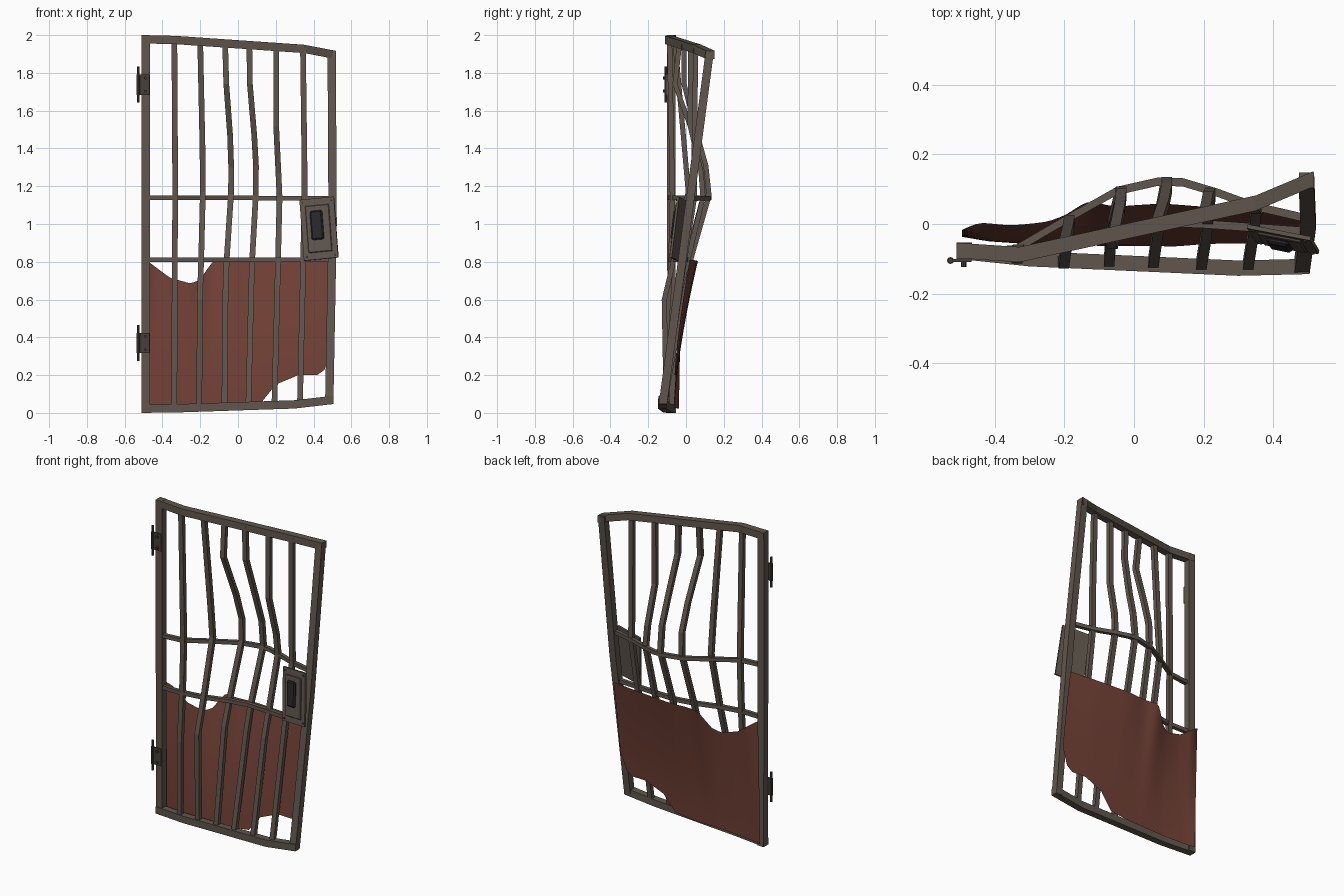
import bpy, bmesh, math
from mathutils import Matrix, Vector, Euler


def material(name, rgb):
    m = bpy.data.materials.new(name)
    m.diffuse_color = (*rgb, 1)
    return m


STEEL = material("weathered steel", (0.115, 0.092, 0.074))
DARK = material("dark iron", (0.058, 0.05, 0.043))
BLACK = material("black lock", (0.024, 0.02, 0.023))
RUST = material("rusty sheet", (0.165, 0.052, 0.036))


def finish(bm, name, mat):
    bmesh.ops.recalc_face_normals(bm, faces=bm.faces[:])
    me = bpy.data.meshes.new(name)
    bm.to_mesh(me)
    bm.free()
    me.materials.append(mat)
    ob = bpy.data.objects.new(name, me)
    bpy.context.collection.objects.link(ob)
    return ob


def sweep(name, path, a, b, upright, mat=STEEL):
    """Rectangular bar along a path, cut level (upright) or plumb (sideways)."""
    bm = bmesh.new()
    rings = []
    for p in path:
        ring = []
        for u, v in ((-1, -1), (1, -1), (1, 1), (-1, 1)):
            off = (u * a / 2, v * b / 2, 0) if upright else (0, u * a / 2, v * b / 2)
            ring.append(bm.verts.new(Vector(p) + Vector(off)))
        rings.append(ring)
    for r, s in zip(rings, rings[1:]):
        for i in range(4):
            j = (i + 1) % 4
            bm.faces.new((r[i], r[j], s[j], s[i]))
    bm.faces.new(rings[0])
    bm.faces.new(rings[-1])
    return finish(bm, name, mat)


def box(name, loc, size, mat, basis=Matrix(), bevel=0.0):
    bm = bmesh.new()
    bmesh.ops.create_cube(bm, size=1)
    bmesh.ops.scale(bm, vec=size, verts=bm.verts)
    if bevel:
        bmesh.ops.bevel(bm, geom=bm.edges[:], offset=bevel, segments=1, affect='EDGES')
    bmesh.ops.transform(bm, matrix=basis @ Matrix.Translation(loc), verts=bm.verts)
    return finish(bm, name, mat)


def rod(name, loc, r, length, axis, mat, basis=Matrix(), sides=10):
    bm = bmesh.new()
    bmesh.ops.create_cone(bm, cap_ends=True, segments=sides, radius1=r, radius2=r, depth=length)
    rot = Matrix.Rotation(math.pi / 2, 4, 'X') if axis == 'Y' else Matrix()
    bmesh.ops.transform(bm, matrix=basis @ Matrix.Translation(loc) @ rot, verts=bm.verts)
    return finish(bm, name, mat)


def interp(pts, x):
    if x <= pts[0][0]:
        return pts[0][1]
    for (x0, y0), (x1, y1) in zip(pts, pts[1:]):
        if x <= x1:
            return y0 + (y1 - y0) * (x - x0) / (x1 - x0)
    return pts[-1][1]


# warped outer frame
F = 0.044
sweep("left_stile", [(-0.488, -0.075, 0.0), (-0.488, -0.078, 1.0), (-0.488, -0.078, 2.0)], F, F, True)
sweep("right_stile", [(0.483, -0.122, 0.048), (0.501, 0.005, 1.0), (0.496, 0.126, 1.915)], F, F, True)
sweep("top_rail", [(-0.51, -0.076, 1.978), (-0.33, -0.088, 1.974), (0.35, 0.06, 1.927),
                   (0.517, 0.13, 1.895)], F, F, False)
sweep("bottom_rail", [(-0.51, -0.078, 0.022), (-0.3, -0.1, 0.025), (0.3, -0.127, 0.045),
                      (0.505, -0.122, 0.069)], F, F, False)

# bent cross bars
sweep("upper_cross_bar", [(-0.47, -0.085, 1.14), (-0.34, -0.072, 1.14), (-0.2, 0.01, 1.14),
                          (-0.05, 0.095, 1.138), (0.07, 0.122, 1.138), (0.14, 0.12, 1.137),
                          (0.24, 0.09, 1.136), (0.35, 0.05, 1.135), (0.48, 0.02, 1.135)],
      0.024, 0.024, False)
sweep("lower_cross_bar", [(-0.47, -0.08, 0.81), (-0.34, -0.083, 0.81), (-0.2, -0.06, 0.81),
                          (-0.05, -0.015, 0.81), (0.07, 0.005, 0.81), (0.2, 0.0, 0.81),
                          (0.48, -0.02, 0.81)], 0.024, 0.024, False)

# six vertical bars, pushed backwards around the middle
bars = [
    [(-0.337, -0.1, 0.04), (-0.336, -0.1, 0.5), (-0.335, -0.08, 0.81), (-0.332, -0.072, 1.14),
     (-0.337, -0.087, 1.97)],
    [(-0.205, -0.105, 0.04), (-0.202, -0.115, 0.6), (-0.195, -0.065, 0.81), (-0.186, 0.012, 1.17),
     (-0.188, -0.008, 1.4), (-0.2, -0.058, 1.96)],
    [(-0.072, -0.11, 0.04), (-0.066, -0.04, 0.65), (-0.06, 0.002, 0.81), (-0.037, 0.095, 1.16),
     (-0.036, 0.09, 1.3), (-0.042, 0.04, 1.47), (-0.062, -0.058, 1.74), (-0.068, -0.035, 1.95)],
    [(0.055, -0.115, 0.04), (0.07, -0.01, 0.65), (0.075, 0.025, 0.81), (0.094, 0.122, 1.15),
     (0.095, 0.105, 1.31), (0.086, 0.06, 1.47), (0.063, -0.01, 1.74), (0.06, -0.01, 1.95)],
    [(0.193, -0.12, 0.05), (0.208, -0.03, 0.65), (0.212, 0.01, 0.81), (0.22, 0.09, 1.14),
     (0.214, 0.08, 1.27), (0.202, 0.022, 1.52), (0.203, 0.024, 1.94)],
    [(0.328, -0.12, 0.05), (0.343, -0.025, 0.7), (0.352, 0.045, 1.14), (0.352, 0.042, 1.3),
     (0.344, 0.052, 1.93)],
]
for i, path in enumerate(bars):
    sweep(f"vertical_bar_{i + 1}", path, 0.03, 0.027, True)

# torn, buckled sheet behind the lower half
top = [(-0.5, 0.815), (-0.46, 0.79), (-0.36, 0.715), (-0.25, 0.685), (-0.2, 0.705),
       (-0.16, 0.765), (-0.13, 0.805), (0.5, 0.81)]
bottom = [(-0.5, 0.022), (0.0, 0.035), (0.12, 0.05), (0.2, 0.15), (0.32, 0.2), (0.42, 0.2),
          (0.46, 0.23), (0.5, 0.34)]
front = [(-0.5, -0.036), (-0.42, -0.05), (-0.25, -0.062), (0.3, -0.068), (0.5, -0.075)]
back = [(-0.5, -0.028), (-0.46, 0.008), (-0.35, 0.006), (-0.25, 0.025), (-0.13, 0.072),
        (-0.07, 0.05), (0.08, 0.06), (0.3, 0.042), (0.5, 0.018)]
bm = bmesh.new()
NX, NZ = 50, 14
grid = []
for i in range(NX + 1):
    x = -0.495 + 0.993 * i / NX
    z0, z1 = interp(bottom, x), interp(top, x)
    col = []
    for k in range(NZ + 1):
        z = z0 + (z1 - z0) * k / NZ
        y0 = interp(front, x)
        # average the buckle profile so it rolls softly
        yb = sum(interp(back, x + d) for d in (-0.03, -0.015, 0, 0.015, 0.03)) / 5
        y = y0 + (yb - y0) * (z / 0.81) ** 1.5
        col.append(bm.verts.new((x, y, z)))
    grid.append(col)
for a, b in zip(grid, grid[1:]):
    for k in range(NZ):
        bm.faces.new((a[k], b[k], b[k + 1], a[k + 1]))
bmesh.ops.solidify(bm, geom=bm.faces[:], thickness=0.004)
sheet = finish(bm, "torn_sheet", RUST)
bpy.context.view_layer.objects.active = sheet
sheet.select_set(True)
bpy.ops.object.shade_smooth_by_angle(angle=math.radians(35))

# twisted lock plate with raised cover and dark handle
lock = Matrix.Translation((0.429, -0.044, 0.975)) @ Euler(
    (math.radians(-6), math.radians(-5.5), math.radians(-11))).to_matrix().to_4x4()
box("lock_plate", (0, 0, 0), (0.186, 0.012, 0.325), STEEL, lock)
box("lock_cover", (0, -0.009, 0), (0.128, 0.01, 0.25), STEEL, lock, 0.003)
box("lock_handle", (-0.006, -0.019, 0.018), (0.066, 0.02, 0.155), BLACK, lock, 0.007)
for sx in (-1, 1):
    for sz in (-1, 1):
        rod("lock_rivet", (sx * 0.077, -0.008, sz * 0.145), 0.006, 0.006, 'Y', DARK, lock, 8)

# two hinges on the left stile
for z in (1.738, 0.37):
    box("hinge_leaf", (-0.495, -0.105, z), (0.055, 0.01, 0.108), DARK)
    rod("hinge_pin", (-0.528, -0.105, z), 0.008, 0.19, 'Z', DARK)
    rod("hinge_knuckle", (-0.528, -0.105, z), 0.01, 0.108, 'Z', DARK)
    for dz in (-0.035, 0.035):
        rod("hinge_bolt", (-0.49, -0.115, z + dz), 0.008, 0.016, 'Y', DARK, sides=8)
